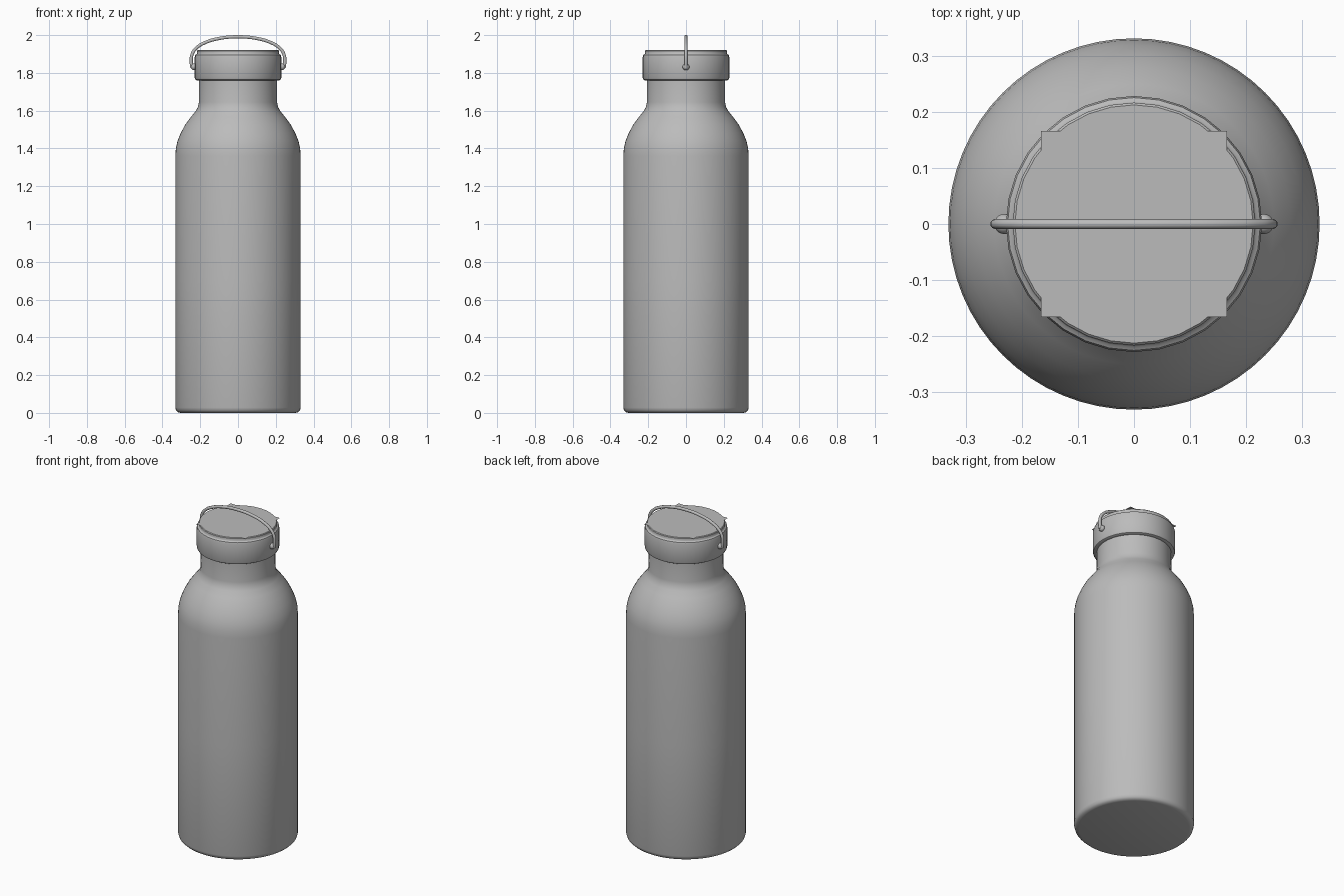
import bpy, bmesh, math

if "Cube" in bpy.data.objects:
    bpy.data.objects.remove(bpy.data.objects["Cube"])

grey = bpy.data.materials.new("plain grey")
grey.diffuse_color = (0.5, 0.5, 0.5, 1)
grey.use_nodes = True
grey.node_tree.nodes["Principled BSDF"].inputs["Base Color"].default_value = grey.diffuse_color


def finish(ob, angle=35):
    ob.data.materials.clear()
    ob.data.materials.append(grey)
    bpy.ops.object.select_all(action='DESELECT')
    ob.select_set(True)
    bpy.context.view_layer.objects.active = ob
    if ob.type == 'CURVE':
        bpy.ops.object.convert(target='MESH')
        ob = bpy.context.object
    bpy.ops.object.shade_smooth_by_angle(angle=math.radians(angle))
    return ob


def lathe(name, profile, sides):
    """Revolve (radius, height) points around z; close both ends."""
    bm = bmesh.new()
    rings = []
    for r, z in profile:
        rings.append([bm.verts.new((r * math.cos(2 * math.pi * i / sides),
                                    r * math.sin(2 * math.pi * i / sides), z))
                      for i in range(sides)])
    for a, b in zip(rings, rings[1:]):
        for i in range(sides):
            j = (i + 1) % sides
            bm.faces.new((a[i], a[j], b[j], b[i]))
    bm.faces.new(rings[0][::-1])
    bm.faces.new(rings[-1])
    me = bpy.data.meshes.new(name)
    bm.to_mesh(me)
    bm.free()
    ob = bpy.data.objects.new(name, me)
    bpy.context.collection.objects.link(ob)
    return finish(ob)


# Bottle body with shoulder and neck
lathe("bottle_body", [
    (0.305, 0.0), (0.319, 0.004), (0.328, 0.013), (0.332, 0.028),
    (0.332, 0.7), (0.332, 1.36), (0.329, 1.40), (0.320, 1.44),
    (0.304, 1.48), (0.280, 1.525), (0.250, 1.566), (0.224, 1.598),
    (0.212, 1.62), (0.207, 1.645), (0.206, 1.77)], 64)

# Screw cap with raised top lip
lathe("cap", [
    (0.206, 1.760), (0.218, 1.760), (0.225, 1.764), (0.229, 1.773),
    (0.229, 1.885), (0.226, 1.895), (0.219, 1.899),
    (0.217, 1.902), (0.217, 1.916), (0.213, 1.920)], 32)

# Thin square plate on top of the cap
bpy.ops.mesh.primitive_plane_add(size=0.333, location=(0, 0, 1.922))
plate = bpy.context.object
plate.name = "cap_top_plate"
finish(plate)

# Wire handle, mirrored from one half path
half = [(0.244, 1.826), (0.248, 1.865), (0.243, 1.898), (0.222, 1.930),
        (0.175, 1.960), (0.09, 1.984)]
path = [(-x, z) for x, z in half] + [(0, 1.991)] + half[::-1]
cu = bpy.data.curves.new("wire_handle", 'CURVE')
cu.dimensions = '3D'
cu.bevel_depth = 0.009
cu.bevel_resolution = 3
cu.use_fill_caps = True
cu.resolution_u = 6
sp = cu.splines.new('BEZIER')
sp.bezier_points.add(len(path) - 1)
for p, (x, z) in zip(sp.bezier_points, path):
    p.co = (x, 0, z)
    p.handle_left_type = p.handle_right_type = 'AUTO'
handle = bpy.data.objects.new("wire_handle", cu)
bpy.context.collection.objects.link(handle)
finish(handle, 50)

# Pivot knobs on both sides of the cap
for side, s in (("left", -1), ("right", 1)):
    bpy.ops.mesh.primitive_uv_sphere_add(segments=20, ring_count=12, radius=0.018,
                                         location=(s * 0.232, 0, 1.832))
    knob = bpy.context.object
    knob.name = "handle_knob_" + side
    finish(knob)
